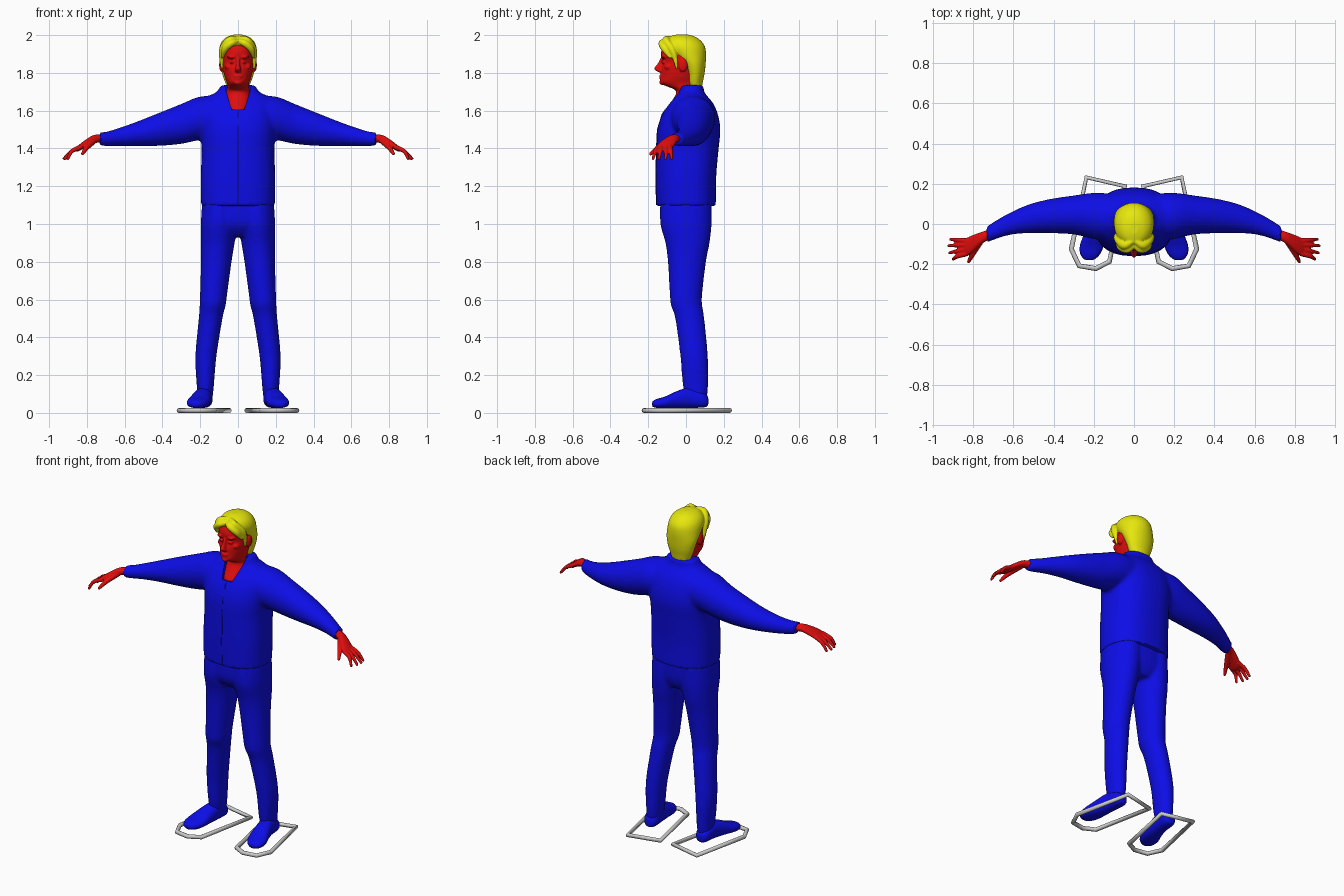
import bpy, bmesh, math
from mathutils import Matrix, Vector

cube = bpy.data.objects.get("Cube")
if cube:
    bpy.data.objects.remove(cube, do_unlink=True)


def material(name, rgb):
    m = bpy.data.materials.new(name)
    m.use_nodes = True
    m.diffuse_color = (*rgb, 1)
    m.node_tree.nodes["Principled BSDF"].inputs["Base Color"].default_value = (*rgb, 1)
    return m


BLUE = material("blue cloth", (0.004, 0.004, 0.8))
RED = material("red skin", (0.75, 0.004, 0.004))
YELLOW = material("yellow hair", (0.8, 0.8, 0.004))
GREY = material("grey frame", (0.6, 0.6, 0.6))
X, Y, Z = 0, 1, 2


def spline(pts, steps):
    """Smooth path through tuples of any length."""
    pts = [Vector(p) for p in pts]
    out = []
    for i in range(len(pts) - 1):
        a, b, c, d = pts[max(i - 1, 0)], pts[i], pts[i + 1], pts[min(i + 2, len(pts) - 1)]
        for s in range(steps):
            t = s / steps
            m0, m1 = (c - a) / 2, (d - b) / 2
            out.append(b * (2*t**3 - 3*t**2 + 1) + m0 * (t**3 - 2*t**2 + t)
                       + c * (3*t**2 - 2*t**3) + m1 * (t**3 - t**2))
    return out + [pts[-1]]


def loft(bm, axis, rings, power=2.0, n=32):
    """Closed skin over rings: (position on axis, centre a, centre b, radius a, radius b)."""
    loops = []
    for t, ca, cb, ra, rb in spline(rings, 4):
        loop = []
        for k in range(n):
            ang = math.tau * k / n
            c, s = math.cos(ang), math.sin(ang)
            co = [ca + ra * math.copysign(abs(c) ** (2 / power), c),
                  cb + rb * math.copysign(abs(s) ** (2 / power), s)]
            co.insert(axis, t)
            loop.append(bm.verts.new(co))
        loops.append(loop)
    for lo, hi in zip(loops, loops[1:]):
        for k in range(n):
            j = (k + 1) % n
            bm.faces.new((lo[k], lo[j], hi[j], hi[k]))
    bm.faces.new(loops[0][::-1])
    bm.faces.new(loops[-1])


def blob(bm, centre, radii):
    bmesh.ops.create_uvsphere(bm, u_segments=16, v_segments=10, radius=1,
                              matrix=Matrix.Translation(centre) @ Matrix.Diagonal((*radii, 1)))


def strand(bm, pts):
    """Tapering round limb along points (x, y, z, radius)."""
    for p in spline(pts, 8):
        blob(bm, p[:3], (p[3],) * 3)


def mirror(bm):
    """Add a copy of everything on the other side."""
    geo = bmesh.ops.duplicate(bm, geom=bm.verts[:] + bm.edges[:] + bm.faces[:])["geom"]
    for v in geo:
        if isinstance(v, bmesh.types.BMVert):
            v.co.x *= -1


def select(ob):
    bpy.ops.object.select_all(action="DESELECT")
    ob.select_set(True)
    bpy.context.view_layer.objects.active = ob


def finish(bm, name, mat, voxel=0, smooth=0):
    """Make an object, blending its overlapping pieces into one skin."""
    bmesh.ops.recalc_face_normals(bm, faces=bm.faces[:])
    me = bpy.data.meshes.new(name)
    bm.to_mesh(me)
    bm.free()
    ob = bpy.data.objects.new(name, me)
    bpy.context.collection.objects.link(ob)
    select(ob)
    if voxel:
        r = ob.modifiers.new("blend", "REMESH")
        r.mode, r.voxel_size = "VOXEL", voxel
        bpy.ops.object.modifier_apply(modifier=r.name)
        s = ob.modifiers.new("soften", "SMOOTH")
        s.factor, s.iterations = 0.5, smooth
        bpy.ops.object.modifier_apply(modifier=s.name)
    ob.data.materials.clear()
    ob.data.materials.append(mat)
    bpy.ops.object.shade_smooth_by_angle(angle=math.radians(40))
    return ob


def tube(name, pts, radius, mat, cyclic=False):
    cu = bpy.data.curves.new(name, "CURVE")
    cu.dimensions, cu.bevel_depth, cu.bevel_resolution = "3D", radius, 2
    cu.use_fill_caps = True
    sp = cu.splines.new("POLY")
    sp.points.add(len(pts) - 1)
    for p, co in zip(sp.points, pts):
        p.co = (*co, 1)
    sp.use_cyclic_u = cyclic
    ob = bpy.data.objects.new(name, cu)
    bpy.context.collection.objects.link(ob)
    cu.materials.append(mat)
    select(ob)
    bpy.ops.object.convert(target="MESH")


# Jacket: sleeves mirrored, then body
bm = bmesh.new()
loft(bm, X, [(.08, .03, 1.57, .12, .11), (.2, .04, 1.56, .115, .115), (.3, .045, 1.53, .097, .106),
             (.41, .04, 1.503, .086, .089), (.52, .027, 1.48, .072, .068), (.62, 0, 1.462, .055, .05),
             (.7, -.035, 1.45, .045, .038), (.735, -.055, 1.452, .04, .035)])
mirror(bm)
loft(bm, Z, [(1.095, 0, 0, .196, .158), (1.25, 0, 0, .197, .16), (1.4, 0, .008, .193, .165),
             (1.5, 0, .015, .2, .167), (1.58, 0, .021, .2, .148), (1.64, 0, .028, .19, .115),
             (1.68, 0, .028, .15, .082), (1.7, 0, .026, .112, .07), (1.735, 0, .027, .092, .066)], 2.4)
jacket = finish(bm, "jacket", BLUE, .011, 5)

# Open neck cut into the jacket
bm = bmesh.new()
outline = [(-.033, 1.607), (.033, 1.607), (.066, 1.71), (.075, 1.8), (-.075, 1.8), (-.066, 1.71)]
front = bm.faces.new([bm.verts.new((x, -.3, z)) for x, z in outline])
back = bmesh.ops.extrude_face_region(bm, geom=[front])["geom"]
bmesh.ops.translate(bm, vec=(0, .3, 0), verts=[v for v in back if isinstance(v, bmesh.types.BMVert)])
cutter = finish(bm, "neck_cutter", BLUE)
cutter.hide_render = True
select(jacket)
cut = jacket.modifiers.new("neck", "BOOLEAN")
cut.operation, cut.solver, cut.object = "DIFFERENCE", "EXACT", cutter
bpy.ops.object.modifier_apply(modifier=cut.name)
bpy.data.objects.remove(cutter, do_unlink=True)
bpy.ops.object.shade_smooth_by_angle(angle=math.radians(40))

# Front seam
tube("jacket_seam", [(0, -.155, 1.1), (0, -.158, 1.25), (0, -.155, 1.4), (0, -.15, 1.5),
                     (0, -.125, 1.58), (0, -.108, 1.605)], .004, BLUE)

# Trousers: legs mirrored, then hips
bm = bmesh.new()
loft(bm, Z, [(.07, .175, .055, .04, .055), (.15, .173, .05, .046, .068), (.3, .17, .043, .056, .073),
             (.5, .145, .02, .063, .077), (.57, .134, .003, .069, .083), (.63, .129, 0, .072, .086),
             (.8, .115, .005, .081, .101), (.9, .107, .008, .089, .117), (1, .1, 0, .097, .136),
             (1.12, .092, 0, .098, .137)])
mirror(bm)
loft(bm, Z, [(.935, 0, .01, .1, .09), (1, 0, 0, .18, .13), (1.12, 0, 0, .19, .137)], 2.3)
finish(bm, "trousers", BLUE, .011, 5)

# Shoes
bm = bmesh.new()
loft(bm, Y, [(.118, .178, .06, .025, .025), (.09, .178, .07, .043, .042), (.02, .184, .08, .046, .054),
             (-.05, .197, .07, .053, .045), (-.11, .211, .056, .06, .031), (-.155, .219, .05, .048, .024),
             (-.18, .222, .047, .022, .014)], 2.3)
mirror(bm)
finish(bm, "shoes", BLUE, .008, 2)

# Hands: palm, four fingers and thumb
bm = bmesh.new()
loft(bm, X, [(.71, -.048, 1.452, .025, .021), (.76, -.07, 1.45, .03, .022), (.8, -.095, 1.43, .041, .021),
             (.835, -.115, 1.407, .045, .018), (.852, -.12, 1.395, .036, .012)])
for knuckle, tip_x, tip_y in [(-.083, .912, -.076), (-.104, .922, -.108),
                              (-.127, .918, -.143), (-.149, .9, -.175)]:
    strand(bm, [(.835, knuckle, 1.407, .013), (.88, (knuckle + tip_y) / 2, 1.385, .011),
                (tip_x, tip_y, 1.346, .008)])
strand(bm, [(.765, -.085, 1.44, .018), (.8, -.145, 1.405, .014), (.823, -.187, 1.372, .009)])
mirror(bm)
finish(bm, "hands", RED, .0045, 2)

# Head and neck with facial features
bm = bmesh.new()
blob(bm, (.033, -.116, 1.885), (.026, .018, .009))
blob(bm, (.031, -.116, 1.858), (.014, .015, .009))
blob(bm, (.045, -.09, 1.832), (.026, .025, .018))
blob(bm, (.088, -.016, 1.842), (.012, .024, .036))
mirror(bm)
loft(bm, Z, [(1.56, 0, -.028, .055, .08), (1.61, 0, -.025, .062, .078), (1.65, 0, -.006, .068, .07),
             (1.69, 0, .01, .064, .063), (1.712, 0, .005, .06, .066), (1.732, 0, -.018, .056, .092),
             (1.75, 0, -.033, .06, .104), (1.78, 0, -.03, .071, .104), (1.82, 0, -.024, .08, .108),
             (1.86, 0, -.018, .085, .105), (1.9, 0, -.019, .086, .114), (1.94, 0, -.02, .08, .102),
             (1.97, 0, -.02, .058, .075), (1.98, 0, -.02, .03, .04)])
loft(bm, Z, [(1.885, 0, -.118, .009, .014), (1.85, 0, -.132, .01, .018), (1.825, 0, -.146, .014, .022),
             (1.812, 0, -.142, .018, .018), (1.803, 0, -.13, .013, .012)], n=16)
blob(bm, (0, -.131, 1.783), (.025, .012, .006))
blob(bm, (0, -.129, 1.771), (.021, .012, .006))
blob(bm, (0, -.122, 1.749), (.022, .02, .014))
finish(bm, "head", RED, .005, 2)

# Hair: parted curtain locks and side locks, then the cap and nape
bm = bmesh.new()
strand(bm, [(.008, -.112, 1.965, .014), (.035, -.128, 1.957, .018), (.068, -.114, 1.928, .018),
            (.083, -.085, 1.885, .009)])
strand(bm, [(.014, -.09, 1.982, .014), (.048, -.106, 1.968, .022), (.08, -.075, 1.925, .02),
            (.086, -.056, 1.87, .013), (.085, -.05, 1.825, .006)])
mirror(bm)
loft(bm, Z, [(1.72, 0, .048, .055, .036), (1.76, 0, .047, .072, .044), (1.8, 0, .047, .085, .052),
             (1.85, 0, .036, .097, .068), (1.9, 0, .011, .1, .095), (1.94, 0, -.008, .097, .108),
             (1.97, 0, -.016, .083, .095), (1.992, 0, -.02, .056, .068), (2.003, 0, -.02, .02, .03)])
finish(bm, "hair", YELLOW, .005, 2)

# Flat outline frames around the feet
for name, side in (("left_foot_frame", 1), ("right_foot_frame", -1)):
    tube(name, [(side * x, y, .013) for x, y in
                [(.045, .188), (.237, .232), (.312, -.125), (.273, -.208), (.19, -.222), (.122, -.187)]],
         .013, GREY, True)
